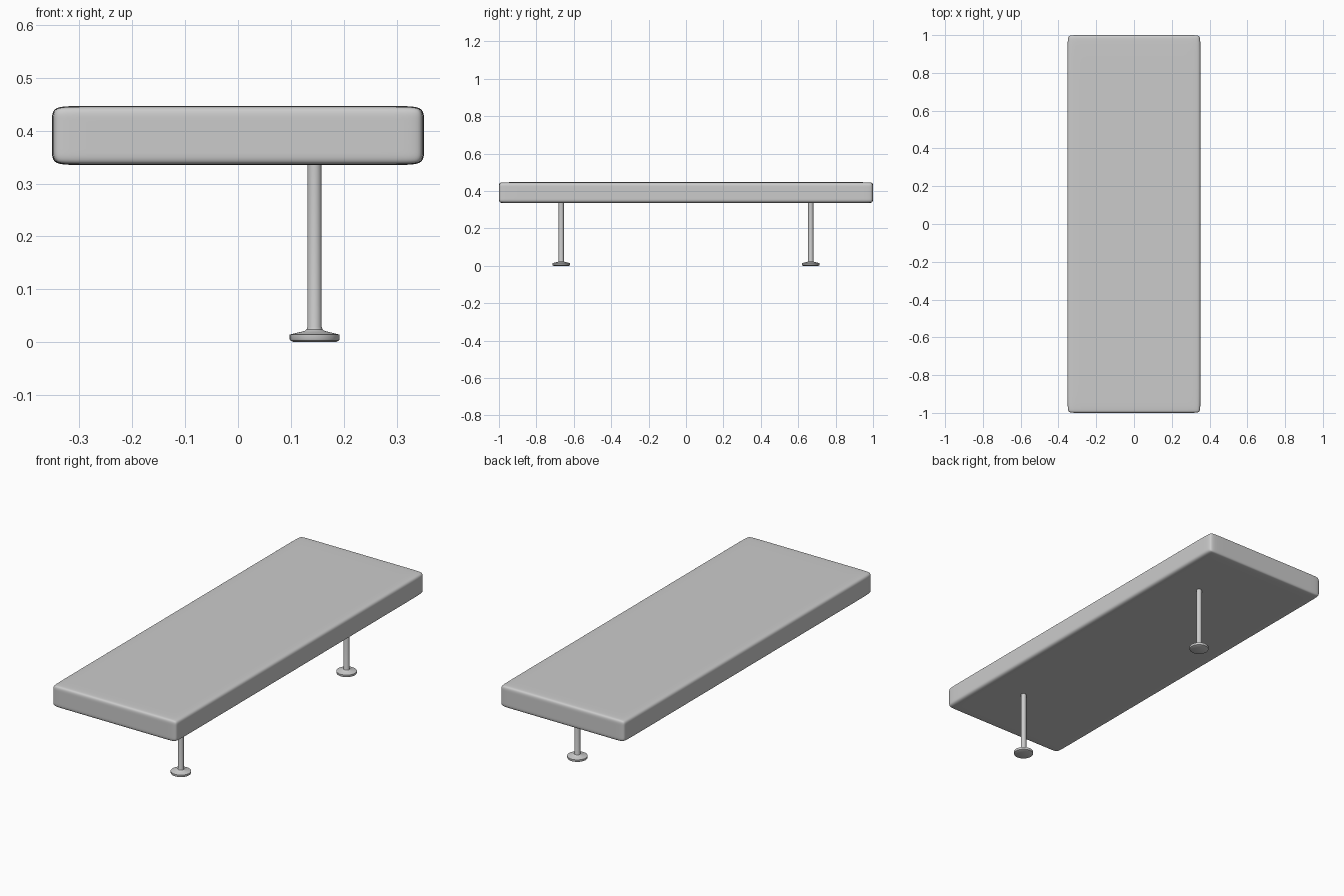
import bpy, bmesh
from math import radians
from mathutils import Vector

if "Cube" in bpy.data.objects:
    bpy.data.objects.remove(bpy.data.objects["Cube"])


def new_object(name, bm):
    bmesh.ops.recalc_face_normals(bm, faces=bm.faces)
    mesh = bpy.data.meshes.new(name)
    bm.to_mesh(mesh)
    bm.free()
    obj = bpy.data.objects.new(name, mesh)
    bpy.context.collection.objects.link(obj)
    return obj


def shade(obj, angle):
    bpy.ops.object.select_all(action='DESELECT')
    obj.select_set(True)
    bpy.context.view_layer.objects.active = obj
    bpy.ops.object.shade_smooth_by_angle(angle=radians(angle))


# Padded seat: box with support loops, softened by subdivision
def make_seat():
    half = Vector((0.352, 1.0, 0.056))
    margin = Vector((0.052, 0.03, 0.027))
    bm = bmesh.new()
    bmesh.ops.create_cube(bm, size=2)
    bmesh.ops.scale(bm, vec=half, verts=bm.verts)
    for axis in range(3):
        normal = Vector([float(i == axis) for i in range(3)])
        for offset in (margin[axis] - half[axis], 0, half[axis] - margin[axis]):
            bmesh.ops.bisect_plane(bm, geom=bm.verts[:] + bm.edges[:] + bm.faces[:],
                                   plane_co=normal * offset, plane_no=normal)
    seat = new_object("seat", bm)
    seat.location.z = 0.391
    mod = seat.modifiers.new("soften", 'SUBSURF')
    mod.levels = mod.render_levels = 3
    for poly in seat.data.polygons:
        poly.use_smooth = True


# Pedestal leg: post and flared foot turned from one profile
def make_leg(name, y):
    profile = [(0, 0), (0.040, 0), (0.046, 0.003), (0.0475, 0.006),
               (0.0475, 0.014), (0.032, 0.018), (0.019, 0.021),
               (0.015, 0.024), (0.0135, 0.029), (0.0135, 0.345), (0, 0.345)]
    bm = bmesh.new()
    verts = [bm.verts.new((r, 0, z)) for r, z in profile]
    edges = [bm.edges.new(pair) for pair in zip(verts, verts[1:])]
    bmesh.ops.spin(bm, geom=verts + edges, cent=(0, 0, 0), axis=(0, 0, 1),
                   angle=radians(360), steps=32)
    bmesh.ops.remove_doubles(bm, verts=bm.verts, dist=0.0001)
    leg = new_object(name, bm)
    leg.location = (0.145, y, 0)
    shade(leg, 35)


make_seat()
make_leg("front_leg", -0.667)
make_leg("back_leg", 0.667)
